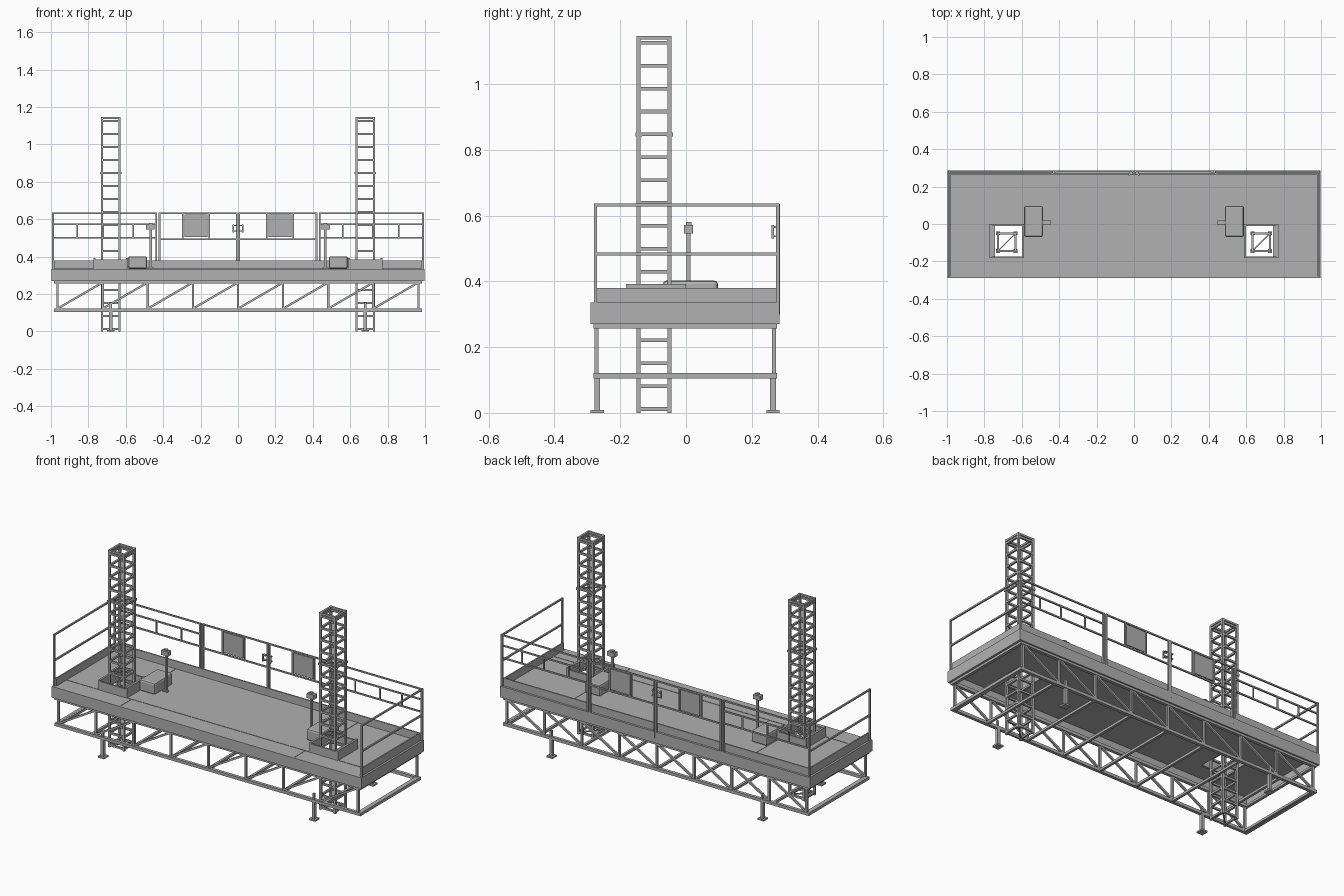
import bpy, bmesh
from mathutils import Vector, Matrix

cube = bpy.data.objects.get("Cube")
if cube:
    bpy.data.objects.remove(cube, do_unlink=True)


def material(name, rgb):
    m = bpy.data.materials.new(name)
    m.use_nodes = True
    m.diffuse_color = (*rgb, 1)
    bsdf = next(n for n in m.node_tree.nodes if n.type == 'BSDF_PRINCIPLED')
    bsdf.inputs["Base Color"].default_value = (*rgb, 1)
    return m


GREY = material("steel grey", (0.44, 0.44, 0.44))


class Part:
    """Collects boxes and bars into one named object."""

    def __init__(self, name):
        self.name, self.bm = name, bmesh.new()

    def box(self, x0, x1, y0, y1, z0, z1):
        m = Matrix.Translation(((x0 + x1) / 2, (y0 + y1) / 2, (z0 + z1) / 2))
        m = m @ Matrix.Diagonal((abs(x1 - x0), abs(y1 - y0), abs(z1 - z0), 1))
        bmesh.ops.create_cube(self.bm, size=1, matrix=m)

    def bar(self, p, q, t):
        p, q = Vector(p), Vector(q)
        d = q - p
        ref = Vector((0, 0, 1)) if abs(d.normalized().z) < 0.99 else Vector((0, 1, 0))
        u = d.normalized().cross(ref).normalized()
        v = u.cross(d.normalized())
        rot = Matrix((u, v, d.normalized())).transposed().to_4x4()
        m = Matrix.Translation((p + q) / 2) @ rot @ Matrix.Diagonal((t, t, d.length, 1))
        bmesh.ops.create_cube(self.bm, size=1, matrix=m)

    def done(self, bevel=0):
        bmesh.ops.recalc_face_normals(self.bm, faces=self.bm.faces[:])
        me = bpy.data.meshes.new(self.name)
        self.bm.to_mesh(me)
        self.bm.free()
        me.materials.append(GREY)
        ob = bpy.data.objects.new(self.name, me)
        bpy.context.collection.objects.link(ob)
        if bevel:
            mod = ob.modifiers.new("bevel", 'BEVEL')
            mod.width, mod.segments = bevel, 2
        return ob


DECK = 0.335          # walking surface height
MX, MY = 0.68, -0.097  # mast centre
SIDES = ((-1, "right"), (1, "left"))

# Deck plates, leaving an opening round each mast
deck = Part("deck_plates")
z0 = DECK - 0.012
deck.box(-0.99, 0.99, -0.285, -0.178, z0, DECK)
deck.box(-0.99, 0.99, -0.008, 0.28, z0, DECK)
deck.box(-0.595, 0.595, -0.178, -0.008, z0, DECK)
for s in (-1, 1):
    deck.box(s * 0.765, s * 0.99, -0.178, -0.008, z0, DECK)
deck.done()

# Raised joint strips between deck plates
seams = Part("deck_seams")
for s in (-1, 1):
    seams.box(s * 0.584, s * 0.588, 0.0, 0.275, DECK, DECK + 0.002)
    seams.box(s * 0.558, s * 0.562, -0.275, -0.18, DECK, DECK + 0.002)
    seams.box(s * 0.77, s * 0.98, -0.182, -0.178, DECK, DECK + 0.002)
seams.box(-0.59, 0.59, -0.182, -0.178, DECK, DECK + 0.002)
seams.done()

# Skirt round the platform edge
skirt = Part("deck_skirt")
for y in (-0.29, 0.275):
    skirt.box(-0.995, 0.995, y, y + 0.01, 0.27, DECK)
for s in (-1, 1):
    skirt.box(s * 0.985, s * 0.997, -0.29, 0.285, 0.27, DECK)
skirt.done()

# Toe boards at the back and both ends
toe = Part("toe_boards")
toe.box(-0.985, 0.985, 0.265, 0.273, DECK, 0.38)
for s in (-1, 1):
    toe.box(s * 0.978, s * 0.986, -0.275, 0.27, DECK, 0.38)
toe.done()

# Under-deck trusses: chords, uprights, diagonals and cross beams
truss = Part("truss_frame")
nodes = [-0.965 + i * 0.24125 for i in range(9)]
for y in (-0.272, 0.268):
    truss.box(-0.985, 0.985, y - 0.009, y + 0.009, 0.105, 0.122)
    truss.box(-0.985, 0.985, y - 0.009, y + 0.009, 0.257, 0.275)
    for x in nodes:
        truss.bar((x, y, 0.115), (x, y, 0.265), 0.012)
    for a, b in zip(nodes, nodes[1:]):
        truss.bar((a, y, 0.122), (b, y, 0.262), 0.011)
for x in nodes:
    if abs(abs(x) - 0.724) > 0.02:
        truss.bar((x, -0.272, 0.114), (x, 0.268, 0.114), 0.014)
    else:
        # Beams beside the mast are kept clear of it
        xs = 0.75 if x > 0 else -0.75
        truss.bar((xs, -0.272, 0.114), (xs, 0.268, 0.114), 0.014)
for s in (-1, 1):
    truss.box(s * 0.968, s * 0.985, -0.28, 0.276, 0.105, 0.122)
    truss.box(s * 0.968, s * 0.985, -0.275, 0.275, 0.257, 0.27)
truss.done()

# Jack legs with foot plates
for s, side in SIDES:
    for y, end in ((-0.27, "front"), (0.265, "back")):
        leg = Part(f"jack_leg_{end}_{side}")
        x = s * MX
        leg.box(x - 0.009, x + 0.009, y - 0.009, y + 0.009, 0.008, 0.12)
        yo = y + (-0.003 if y < 0 else 0.003)
        leg.box(x - 0.006, x + 0.006, yo - 0.006, yo + 0.006, 0.1, 0.155)
        leg.box(x - 0.02, x + 0.02, y - 0.02, y + 0.02, 0, 0.009)
        leg.done()

# Lattice masts
H = 0.047
CORNERS = [(-H, -H), (H, -H), (H, H), (-H, H)]
for s, side in SIDES:
    cx = s * MX
    mast = Part(f"mast_{side}")
    for x, y in CORNERS:
        mast.box(cx + x - 0.006, cx + x + 0.006, MY + y - 0.006, MY + y + 0.006, 0, 1.147)
    levels = [0.012 + i * 0.0696 for i in range(17)] + [1.141]
    for z in levels:
        for (x, y), (x2, y2) in zip(CORNERS, CORNERS[1:] + CORNERS[:1]):
            mast.bar((cx + x, MY + y, z), (cx + x2, MY + y2, z), 0.011)
    # Plan bracing and bolted joint collar
    for z in (levels[0], levels[6], levels[12]):
        mast.bar((cx - H, MY - H, z), (cx + H, MY + H, z), 0.007)
    for x, y in CORNERS:
        mast.box(cx + x - 0.01, cx + x + 0.01, MY + y - 0.01, MY + y + 0.01,
                 levels[12] - 0.006, levels[12] + 0.006)
    mast.done()

    # Hollow guard box round the mast opening
    guard = Part(f"mast_guard_{side}")
    x0, x1, y0, y1 = cx - 0.093, cx + 0.093, -0.183, 0.0
    for a, b in ((x0, x0 + 0.012), (x1 - 0.012, x1)):
        guard.box(a, b, y0, y1, DECK - 0.01, 0.392)
    for a, b in ((y0, y0 + 0.01), (y1 - 0.01, y1)):
        guard.box(x0, x1, a, b, DECK - 0.01, 0.385)
    guard.done()

    # Drive motor housing
    motor = Part(f"motor_housing_{side}")
    motor.box(s * 0.487, s * 0.587, -0.07, 0.097, DECK, 0.402)
    motor.done(0.01)

    # Control post with head box
    post = Part(f"control_post_{side}")
    post.box(s * 0.461, s * 0.473, 0.002, 0.014, DECK, 0.55)
    post.box(s * 0.453, s * 0.485, -0.004, 0.012, DECK, DECK + 0.006)
    post.box(s * 0.447, s * 0.492, -0.006, 0.022, 0.546, 0.572)
    post.box(s * 0.458, s * 0.476, 0.0, 0.016, 0.572, 0.58)
    post.done()

    # End guard rail
    rail = Part(f"end_rail_{side}")
    x = s * 0.99
    for y in (-0.275, 0.279):
        rail.bar((x, y, 0.3), (x, y, 0.637), 0.01)
    for z in (0.632, 0.483):
        rail.bar((x, -0.278, z), (x, 0.28, z), 0.009)
    rail.done()

    # Fixed back guard rail
    back = Part(f"back_rail_{side}")
    for z in (0.632, 0.572, 0.5):
        back.bar((s * 0.99, 0.279, z), (s * 0.435, 0.279, z), 0.008)
    for xx in (0.86, 0.72, 0.56):
        back.bar((s * xx, 0.279, 0.5), (s * xx, 0.279, 0.572), 0.007)
    back.bar((s * 0.437, 0.279, 0.3), (s * 0.437, 0.279, 0.636), 0.01)
    back.done()

    # Back gate with panel and handle
    gate = Part(f"back_gate_{side}")
    for xx in (0.42, 0.006):
        gate.bar((s * xx, 0.281, 0.3), (s * xx, 0.281, 0.636), 0.009)
    for z in (0.632, 0.494):
        gate.bar((s * 0.42, 0.281, z), (s * 0.004, 0.281, z), 0.008)
    for xx in (0.155, 0.295):
        gate.bar((s * xx, 0.281, 0.494), (s * xx, 0.281, 0.632), 0.008)
    gate.box(s * 0.163, s * 0.287, 0.278, 0.284, 0.504, 0.624)
    gate.box(s * 0.021, s * 0.029, 0.26, 0.268, 0.53, 0.572)
    for z in (0.535, 0.563):
        gate.box(s * 0.006, s * 0.027, 0.262, 0.28, z, z + 0.005)
    gate.done()
